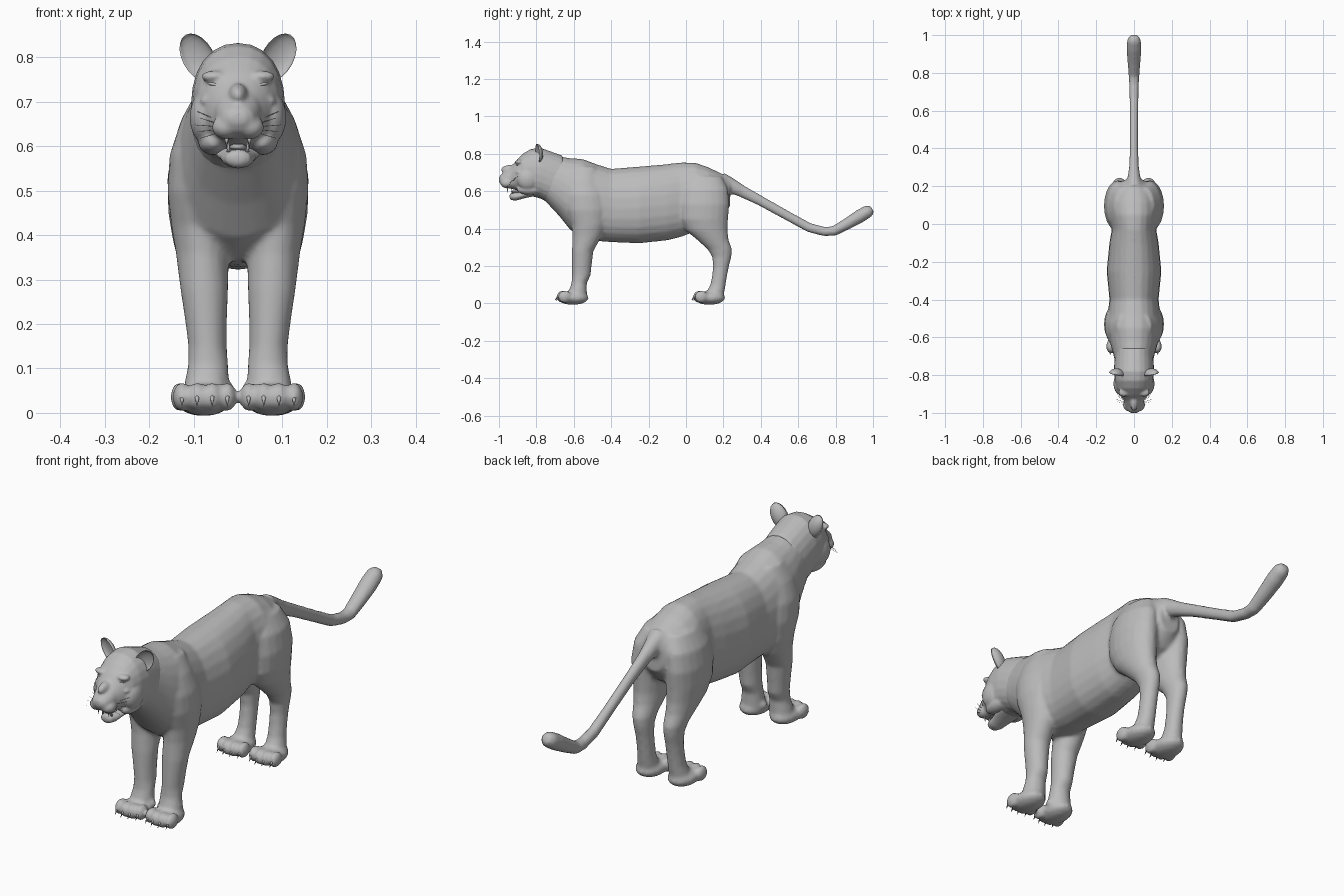
import bpy, bmesh, math
from mathutils import Vector, Matrix

fur = bpy.data.materials.new("grey_fur")
fur.diffuse_color = (0.5, 0.5, 0.5, 1)
X, Y, Z = Vector((1, 0, 0)), Vector((0, 1, 0)), Vector((0, 0, 1))


def loft(bm, rings, n=20, power=1.0):
    """Skin closed rings given as (centre, half width, half height, up axis, widest shift)."""
    loops = []
    for c, rx, ru, up, shift in rings:
        loop = []
        for i in range(n):
            a = 2 * math.pi * i / n
            ca, sa = math.cos(a), math.sin(a)
            cx = math.copysign(abs(ca) ** power, ca)
            su = math.copysign(abs(sa) ** power, sa)
            loop.append(bm.verts.new(Vector(c) + X * rx * cx + up * ru * (su + shift * ca * ca)))
        loops.append(loop)
    for a, b in zip(loops, loops[1:]):
        for i in range(n):
            j = (i + 1) % n
            bm.faces.new((a[i], a[j], b[j], b[i]))
    bm.faces.new(loops[0][::-1])
    bm.faces.new(loops[-1])


def along_y(bm, stations, shift=0, power=1.0):
    """Stations: y, bottom z, top z, half width."""
    loft(bm, [((0, y, (b + t) / 2), w, (t - b) / 2, Z, shift) for y, b, t, w in stations], 24, power)


def along_z(bm, stations, side):
    """Stations: z, front y, back y, inner x, outer x."""
    loft(bm, [((side * (i + o) / 2, (f + b) / 2, z), (o - i) / 2, (b - f) / 2, Y, 0)
              for z, f, b, i, o in stations])


def ball(bm, c, r, rot=None):
    m = Matrix.Translation(c) @ (rot or Matrix()) @ Matrix.Diagonal((*r, 1))
    return bmesh.ops.create_uvsphere(bm, u_segments=16, v_segments=10, radius=1, matrix=m)["verts"]


def spike(bm, a, b, r, tip=0.0, n=6):
    a, b = Vector(a), Vector(b)
    d = b - a
    m = Matrix.Translation((a + b) / 2) @ d.to_track_quat("Z", "Y").to_matrix().to_4x4()
    bmesh.ops.create_cone(bm, cap_ends=True, segments=n, radius1=r, radius2=tip, depth=d.length, matrix=m)


def finish(bm, name, voxel=0, smooth=0):
    bmesh.ops.recalc_face_normals(bm, faces=bm.faces)
    me = bpy.data.meshes.new(name)
    bm.to_mesh(me)
    bm.free()
    ob = bpy.data.objects.new(name, me)
    bpy.context.collection.objects.link(ob)
    me.materials.append(fur)
    me.polygons.foreach_set("use_smooth", [True] * len(me.polygons))
    if voxel:
        m = ob.modifiers.new("blend", "REMESH")
        m.mode, m.voxel_size, m.use_smooth_shade = "VOXEL", voxel, True
        s = ob.modifiers.new("soften", "SMOOTH")
        s.factor, s.iterations = 0.5, smooth
    return ob


# Torso, neck, legs and tail, fused into one skin
bm = bmesh.new()
along_y(bm, [(-.82, .60, .79, .07), (-.75, .545, .80, .095), (-.68, .47, .787, .112),
             (-.62, .395, .777, .13), (-.55, .345, .772, .142), (-.48, .335, .745, .14),
             (-.40, .328, .72, .13), (-.25, .322, .732, .145), (-.10, .338, .745, .13),
             (-.03, .355, .754, .118), (.05, .385, .753, .13), (.12, .42, .728, .128),
             (.19, .46, .695, .098), (.235, .52, .665, .05)], -.08, .92)
for s in (-1, 1):
    # front leg with shoulder
    along_z(bm, [(.02, -.63, -.53, .02, .125), (.07, -.625, -.53, .02, .12), (.11, -.612, -.53, .022, .112),
                 (.15, -.61, -.51, .025, .112), (.20, -.61, -.505, .025, .118), (.28, -.61, -.495, .022, .13),
                 (.36, -.607, -.45, .02, .14), (.42, -.612, -.43, .02, .15), (.50, -.64, -.42, .02, .159),
                 (.58, -.65, -.43, .02, .154), (.66, -.64, -.46, .02, .128), (.73, -.61, -.48, .02, .09)], s)
    # hind leg with thigh
    along_z(bm, [(.02, .10, .20, .035, .125), (.06, .11, .205, .035, .12), (.10, .13, .212, .038, .112),
                 (.15, .14, .22, .038, .11), (.20, .145, .23, .038, .11), (.25, .14, .243, .036, .114),
                 (.29, .115, .246, .032, .122), (.34, .06, .228, .025, .135), (.39, .0, .222, .018, .147),
                 (.45, -.035, .225, .01, .157), (.53, -.04, .232, .01, .159), (.61, -.03, .225, .01, .145),
                 (.68, .0, .19, .01, .105)], s)
    # paws and toes
    for y0, xc in ((-.61, .075), (.12, .08)):
        ball(bm, (s * xc, y0 + .005, .03), (.062, .085, .037))
        for k in (-1.5, -.5, .5, 1.5):
            ball(bm, (s * xc + k * .034, y0 - .052 + .009 * abs(k), .036), (.021, .036, .033))
    ball(bm, (s * .02, -.58, .05), (.014, .02, .018))
# tail
path = [(.19, .645, .05, .055), (.235, .632, .036, .042), (.30, .60, .026, .032), (.40, .548, .022, .027),
        (.55, .465, .022, .025), (.66, .405, .024, .025), (.74, .385, .026, .025), (.79, .387, .029, .027),
        (.86, .425, .035, .031), (.93, .467, .039, .036), (.975, .494, .036, .034), (.996, .506, .02, .02)]
rings = []
for i, (y, z, w, h) in enumerate(path):
    a, b = path[max(i - 1, 0)], path[min(i + 1, len(path) - 1)]
    rings.append(((0, y, z), w, h, Vector((0, a[1] - b[1], b[0] - a[0])).normalized(), 0))
loft(bm, rings, 16)
finish(bm, "body", .009, 3)

# Head: skull and muzzle with modelled features, fused
bm = bmesh.new()
along_y(bm, [(-1.0, .652, .676, .018), (-.988, .632, .69, .036), (-.965, .619, .706, .046),
             (-.935, .613, .732, .054), (-.905, .605, .768, .074), (-.87, .592, .802, .092),
             (-.83, .575, .826, .102), (-.78, .562, .833, .106), (-.72, .53, .812, .104),
             (-.66, .49, .79, .10)], -.05, .9)
for s in (-1, 1):
    ball(bm, (s * .027, -.957, .643), (.032, .035, .027))      # whisker pad
    ball(bm, (s * .072, -.845, .665), (.037, .06, .06))        # cheek
    ball(bm, (s * .052, -.892, .757), (.032, .022, .013))      # brow
    ball(bm, (s * .060, -.892, .702), (.026, .02, .014))       # cheekbone
    ball(bm, (s * .055, -.835, .61), (.035, .07, .03))         # jaw hinge
ball(bm, (0, -.93, .715), (.023, .06, .027))                   # bridge
finish(bm, "head", .006, 3)

# Lower jaw and tongue
bm = bmesh.new()
along_y(bm, [(-.943, .563, .583, .014), (-.935, .553, .592, .028), (-.91, .55, .594, .036),
             (-.88, .558, .597, .042), (-.85, .566, .605, .052), (-.80, .575, .625, .06)])
finish(bm, "lower_jaw", .005, 2)
bm = bmesh.new()
ball(bm, (0, -.90, .598), (.02, .035, .008))
finish(bm, "tongue")

# Nose
bm = bmesh.new()
ball(bm, (0, -.985, .671), (.02, .015, .013))
finish(bm, "nose")

# Eyes with lids
bm = bmesh.new()
for s in (-1, 1):
    rot = Matrix.Rotation(s * .45, 4, "Z") @ Matrix.Rotation(-s * .15, 4, "Y")
    ball(bm, (s * .05, -.9, .73), (.014, .012, .009), rot)
    ball(bm, (s * .05, -.898, .739), (.02, .014, .005), rot)
    ball(bm, (s * .05, -.897, .722), (.018, .012, .004), rot)
finish(bm, "eyes")

# Ears: cups hollowed on the front
bm = bmesh.new()
for s in (-1, 1):
    m = Matrix.Translation((s * .09, -.795, .80)) @ Matrix.Rotation(s * .5, 4, "Y") @ Matrix.Rotation(s * .3, 4, "Z")
    for v in ball(bm, (0, 0, 0), (.037, .03, .058)):
        if v.co.y < -.001:
            v.co.y *= -.55
        v.co = m @ v.co
finish(bm, "ears")

# Teeth
bm = bmesh.new()
for s in (-1, 1):
    spike(bm, (s * .026, -.955, .625), (s * .025, -.953, .592), .006)
    spike(bm, (s * .021, -.928, .588), (s * .022, -.932, .613), .005)
finish(bm, "teeth")

# Claws
bm = bmesh.new()
for s in (-1, 1):
    for y0, xc in ((-.61, .075), (.12, .08)):
        for k in (-1.5, -.5, .5, 1.5):
            x, y = s * xc + k * .034, y0 - .076 + .009 * abs(k)
            spike(bm, (x, y, .04), (x, y - .022, .014), .007)
finish(bm, "claws")

# Whiskers
bm = bmesh.new()
for s in (-1, 1):
    for i in range(5):
        z = .63 + .007 * i
        spike(bm, (s * .045, -.955 + .005 * i, z), (s * (.085 + .006 * (i % 3)), -.955 + .014 * i, z - .012 + .008 * i), .0009, .0005, 4)
finish(bm, "whiskers")
